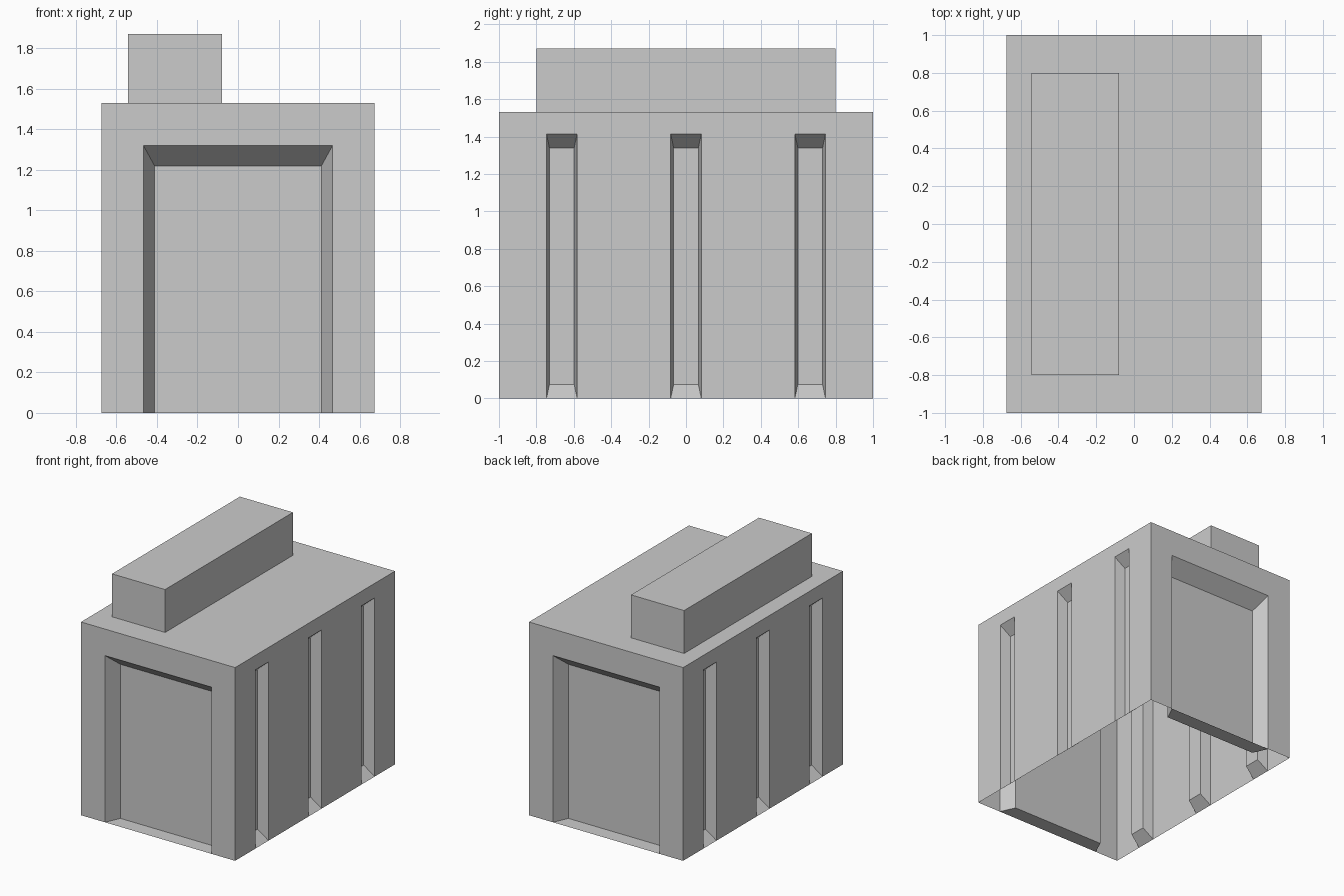
import bpy, bmesh
from math import radians
from mathutils import Matrix, Vector

if "Cube" in bpy.data.objects:
    bpy.data.objects.remove(bpy.data.objects["Cube"])

HALF_X, HALF_Y, WALL_TOP = 0.675, 1.0, 1.53


def finish(bm, name):
    mesh = bpy.data.meshes.new(name)
    bm.to_mesh(mesh)
    bm.free()
    obj = bpy.data.objects.new(name, mesh)
    bpy.context.collection.objects.link(obj)
    return obj


def add_wall(bm, angle, half_width, distance, centres, outer, inner, depth):
    """Flat wall with tapered recesses; outer = (half width, top),
    inner = (half width, bottom, top)."""
    turn = Matrix.Rotation(radians(angle), 3, 'Z')

    def vert(u, z, d=0.0):
        return bm.verts.new(turn @ Vector((u, d - distance, z)))

    outline = [vert(-half_width, 0)]
    ow, ot = outer
    iw, ib, it = inner
    for c in centres:
        bl, tl, tr, br = [vert(c + u, z) for u, z in
                          ((-ow, 0), (-ow, ot), (ow, ot), (ow, 0))]
        outline += [bl, tl, tr, br]
        rim = [bl, br, tr, tl]
        back = [vert(c + u, z, depth) for u, z in
                ((-iw, ib), (iw, ib), (iw, it), (-iw, it))]
        bm.faces.new(back)
        for k in range(4):
            n = (k + 1) % 4
            bm.faces.new((rim[k], rim[n], back[n], back[k]))
    outline += [vert(half_width, 0), vert(half_width, WALL_TOP),
                vert(-half_width, WALL_TOP)]
    bm.faces.new(outline)


# Hollow body, open underneath: door recesses at the ends, slots on the sides
bm = bmesh.new()
for angle in (0, 180):
    add_wall(bm, angle, HALF_X, HALF_Y, [0],
             (0.467, 1.32), (0.412, 0.0, 1.22), 0.118)
for angle in (90, -90):
    add_wall(bm, angle, HALF_Y, HALF_X, [-0.664, 0, 0.664],
             (0.082, 1.415), (0.066, 0.075, 1.34), 0.085)
# Flat roof
bm.faces.new([bm.verts.new((sx * HALF_X, sy * HALF_Y, WALL_TOP))
              for sx, sy in ((-1, -1), (1, -1), (1, 1), (-1, 1))])
bmesh.ops.remove_doubles(bm, verts=bm.verts, dist=1e-4)
finish(bm, "body")

# Long box on the roof, off to the left
bm = bmesh.new()
bmesh.ops.create_cube(bm, size=1, matrix=Matrix.Translation((-0.311, 0, 1.70))
                      @ Matrix.Diagonal((0.465, 1.6, 0.34, 1)))
bottom = [f for f in bm.faces if f.normal.z < -0.5]
bmesh.ops.delete(bm, geom=bottom, context='FACES_ONLY')
finish(bm, "roof_box")
